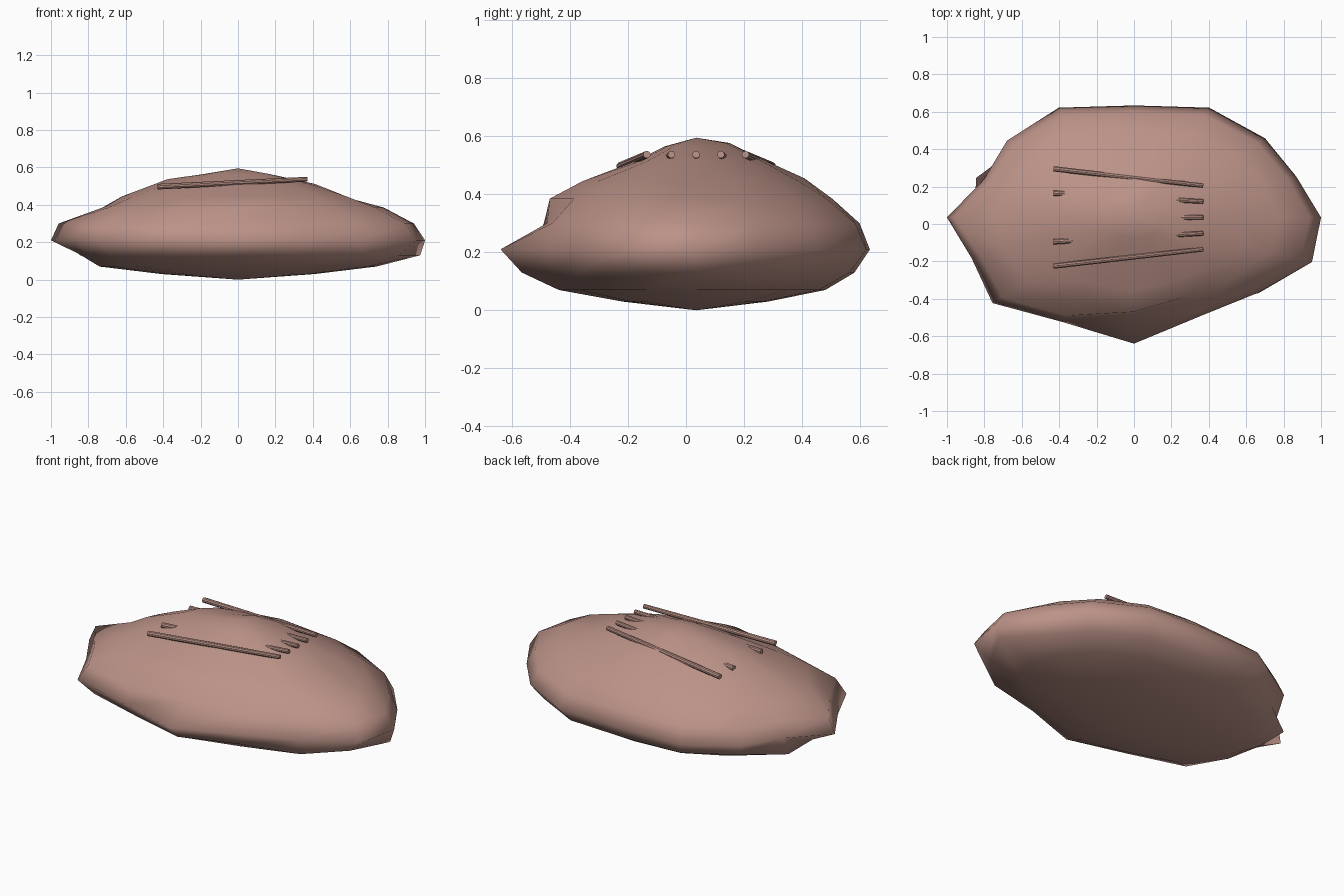
import bpy, bmesh
from math import sin, cos, tau
from mathutils import Vector

cube = bpy.data.objects.get("Cube")
if cube:
    bpy.data.objects.remove(cube)

# Single clay-pink colour
COLOR = (0.50, 0.29, 0.245, 1)
clay = bpy.data.materials.new("clay_pink")
clay.use_nodes = True
clay.diffuse_color = COLOR
bsdf = clay.node_tree.nodes["Principled BSDF"]
bsdf.inputs["Base Color"].default_value = COLOR
bsdf.inputs["Roughness"].default_value = 0.7

SEGMENTS = 16
RADIUS_X, RADIUS_Y, CENTER_Y = 1.0, 0.605, 0.035

# Uneven outline at the widest ring, one factor per column from +x turning to +y
OUTLINE = [1, .94, .99, 1.05, .99, 1.05, .96, .87,
           1, .94, 1.07, 1.0, 1.115, .94, .94, 1.03]
# Rings from bottom to top: height, radius, how strongly the outline shows
RINGS = [(.03, .41, .2), (.07, .74, .5), (.13, .91, .8), (.21, 1, 1), (.30, .94, .9),
         (.385, .78, .6), (.445, .62, .4), (.512, .41, .2), (.565, .18, 0)]
# Local dents and bulges: (ring, column) -> radius factor, height offset
DENTS = {
    (2, 7): (1.12, 0), (2, 8): (.94, .01), (2, 14): (1.09, 0), (2, 0): (1.07, 0),
    (4, 12): (.82, 0), (5, 12): (1.0, 0), (4, 8): (1.02, 0), (5, 8): (.93, 0),
    (6, 0): (.9, 0), (6, 4): (1.0, .01),
    (7, 7): (.93, .025), (7, 8): (.92, .025), (7, 6): (.97, .015),
    (7, 11): (.85, 0), (7, 12): (.85, 0), (7, 13): (.88, 0),
    (8, 0): (.8, 0), (8, 4): (1.05, .012), (8, 3): (1.0, .012),
}


def add_object(name, bm):
    bmesh.ops.recalc_face_normals(bm, faces=bm.faces)
    for face in bm.faces:
        face.smooth = True
    mesh = bpy.data.meshes.new(name)
    bm.to_mesh(mesh)
    bm.free()
    mesh.materials.append(clay)
    obj = bpy.data.objects.new(name, mesh)
    bpy.context.collection.objects.link(obj)
    return obj


# Lumpy flattened boulder, built ring by ring
bm = bmesh.new()
loops = []
for r, (z, radius, strength) in enumerate(RINGS):
    loop = []
    for c in range(SEGMENTS):
        scale, lift = DENTS.get((r, c), (1, 0))
        k = radius * scale * (1 + (OUTLINE[c] - 1) * strength)
        a = tau * c / SEGMENTS
        loop.append(bm.verts.new((RADIUS_X * k * cos(a),
                                  CENTER_Y + RADIUS_Y * k * sin(a), z + lift)))
    loops.append(loop)
bottom = bm.verts.new((0, CENTER_Y, 0))
top = bm.verts.new((0, CENTER_Y, .595))
for c in range(SEGMENTS):
    d = (c + 1) % SEGMENTS
    for low, high in zip(loops, loops[1:]):
        bm.faces.new((low[c], low[d], high[d], high[c]))
    bm.faces.new((loops[0][d], loops[0][c], bottom))
    bm.faces.new((loops[-1][c], loops[-1][d], top))
add_object("boulder_body", bm)


# Thin rods fanning across the top, rising toward +x
def add_rod(name, start, end, radius=.015):
    bm = bmesh.new()
    axis = end - start
    bmesh.ops.create_cone(bm, cap_ends=True, segments=10, radius1=radius,
                          radius2=radius * .85, depth=axis.length)
    obj = add_object(name, bm)
    obj.rotation_mode = 'QUATERNION'
    obj.rotation_quaternion = axis.to_track_quat('Z', 'Y')
    obj.location = (start + end) / 2
    bpy.context.view_layer.objects.active = obj
    obj.select_set(True)
    bpy.ops.object.shade_smooth_by_angle()
    obj.select_set(False)


bpy.ops.object.select_all(action='DESELECT')
for i in range(-2, 3):
    add_rod(f"top_rod_{i + 3}",
            Vector((-.43, CENTER_Y + .13 * i, .497)),
            Vector((.37, CENTER_Y + .085 * i, .537)))
